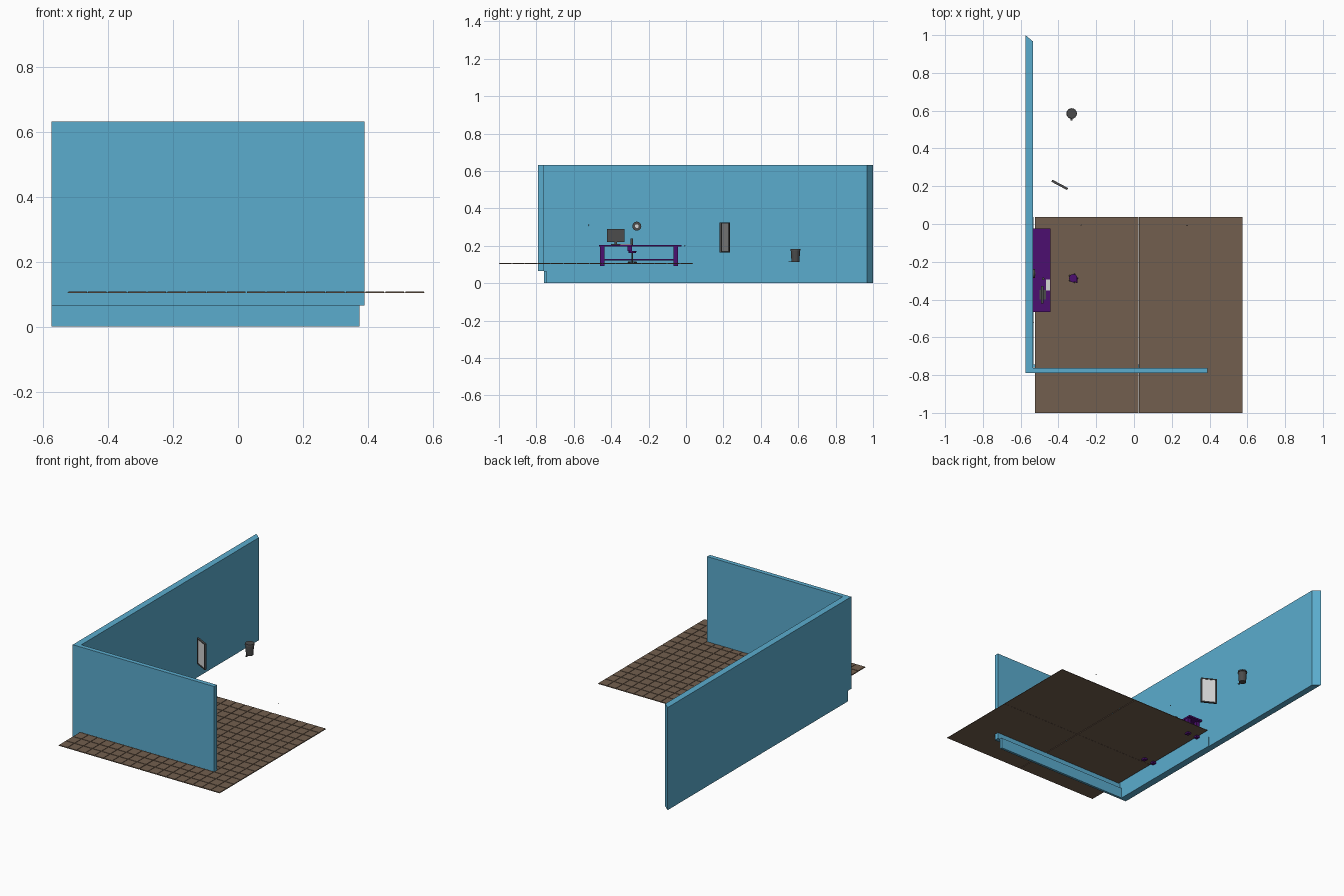
import bpy, bmesh, math
from mathutils import Matrix, Vector

if "Cube" in bpy.data.objects:
    bpy.data.objects.remove(bpy.data.objects["Cube"])


def mat(name, r, g, b):
    m = bpy.data.materials.new(name)
    lin = lambda c: ((c / 255 + 0.055) / 1.055) ** 2.4 if c > 10 else c / 255 / 12.92
    m.diffuse_color = (lin(r), lin(g), lin(b), 1)
    m.use_nodes = True
    m.node_tree.nodes["Principled BSDF"].inputs["Base Color"].default_value = m.diffuse_color
    return m


BLUE = mat("wall_blue", 91, 172, 206)
BROWN = mat("floor_brown", 114, 95, 78)
PURPLE = mat("furniture_purple", 76, 14, 112)
DARK = mat("dark_grey", 76, 76, 76)
LIGHT = mat("light_grey", 214, 214, 214)


def make(name, bm, material):
    bmesh.ops.recalc_face_normals(bm, faces=bm.faces)
    me = bpy.data.meshes.new(name)
    bm.to_mesh(me)
    bm.free()
    me.materials.append(material)
    ob = bpy.data.objects.new(name, me)
    bpy.context.collection.objects.link(ob)
    return ob


def add_box(bm, x0, x1, y0, y1, z0, z1):
    m = Matrix.Translation(((x0 + x1) / 2, (y0 + y1) / 2, (z0 + z1) / 2))
    bmesh.ops.create_cube(bm, size=1, matrix=m @ Matrix.Diagonal((x1 - x0, y1 - y0, z1 - z0, 1)))


def box(name, material, *dims):
    bm = bmesh.new()
    add_box(bm, *dims)
    return make(name, bm, material)


def prism(name, material, plan, z0, z1):
    bm = bmesh.new()
    f = bm.faces.new([bm.verts.new((x, y, z0)) for x, y in plan])
    top = bmesh.ops.extrude_face_region(bm, geom=[f])["geom"]
    bmesh.ops.translate(bm, verts=[v for v in top if isinstance(v, bmesh.types.BMVert)],
                        vec=(0, 0, z1 - z0))
    return make(name, bm, material)


def cylinder(name, material, loc, r0, r1, depth, sides=16, axis="Z"):
    rot = Matrix.Rotation(math.pi / 2, 4, "Y") if axis == "X" else Matrix.Identity(4)
    bm = bmesh.new()
    bmesh.ops.create_cone(bm, cap_ends=True, segments=sides, radius1=r0, radius2=r1,
                          depth=depth, matrix=Matrix.Translation(loc) @ rot)
    return make(name, bm, material)


# Two-armed wall with a mitred far end, and the recessed lower course
prism("wall", BLUE, [(-.575, -.79), (.39, -.79), (.39, -.763), (-.535, -.763),
                     (-.535, .967), (-.575, 1)], .065, .633)
prism("wall_base", BLUE, [(-.575, -.76), (.375, -.76), (.375, -.745), (-.531, -.745),
                          (-.531, .037), (-.535, .037), (-.535, .967), (-.575, 1)], 0, .065)

# Tiled floor: four thin panels carrying raised tiles
X0, X1, Y0, Y1 = -.525, .575, -1.0, .037
bm = bmesh.new()
xm, ym = (X0 + X1) / 2, (Y0 + Y1) / 2
for a, b in ((X0, xm - .002), (xm + .002, X1)):
    for c, d in ((Y0, ym - .0005), (ym + .0005, Y1)):
        add_box(bm, a, b, c, d, .1035, .1055)
cols, rows, gap = 18, 15, .002
tw, th = (X1 - X0) / cols, (Y1 - Y0) / rows
for i in range(cols):
    for j in range(rows):
        add_box(bm, X0 + i * tw + gap, X0 + (i + 1) * tw - gap,
                Y0 + j * th + gap, Y0 + (j + 1) * th - gap, .1055, .108)
make("floor_tiles", bm, BROWN)

# Desk
box("desk_top", PURPLE, -.535, -.442, -.465, -.025, .195, .205)
for x in (-.532, -.466):
    for y in (-.46, -.068):
        box("desk_leg", PURPLE, x, x + .022, y, y + .025, .093, .195)
    box("desk_rail", PURPLE, x + .007, x + .015, -.436, -.067, .121, .13)

# Monitor, keyboard and cup on the desk
box("monitor_screen", DARK, -.492, -.48, -.422, -.328, .22, .29)
box("monitor_neck", DARK, -.49, -.482, -.382, -.368, .207, .222)
box("monitor_foot", DARK, -.5, -.465, -.4, -.35, .205, .209)
box("keyboard", LIGHT, -.466, -.446, -.352, -.295, .205, .209)
cylinder("cup", DARK, (-.48, -.29, .222), .006, .007, .034, 12)

# Wall clock
cylinder("clock_rim", DARK, (-.53, -.263, .305), .024, .024, .012, 24, "X")
cylinder("clock_face", LIGHT, (-.5235, -.263, .305), .01, .01, .003, 24, "X")

# Swivel chair
cx, cy = -.322, -.287
for k in range(5):
    a = k * math.tau / 5
    bm = bmesh.new()
    add_box(bm, 0, .022, -.003, .003, .111, .117)
    bmesh.ops.create_icosphere(bm, subdivisions=1, radius=.005, matrix=Matrix.Translation((.022, 0, .109)))
    bmesh.ops.transform(bm, verts=bm.verts, matrix=Matrix.Translation((cx, cy, 0)) @ Matrix.Rotation(a, 4, "Z"))
    make("chair_foot", bm, DARK)
cylinder("chair_stem", DARK, (cx, cy, .138), .004, .004, .05, 8)
cylinder("chair_seat", PURPLE, (cx, cy, .167), .02, .022, .01, 12)
box("chair_back", PURPLE, cx + .016, cx + .022, cy - .026, cy - .002, .172, .2)

# Free-standing framed board, turned on its vertical axis
turn = Matrix.Translation((-.393, .207, .245)) @ Matrix.Rotation(math.radians(-28), 4, "Z")
W, H, T, B = .047, .08, .006, .007
bm = bmesh.new()
for s in (-1, 1):
    add_box(bm, *sorted((s * W, s * (W - B))), -T, T, -H, H)
    add_box(bm, -W + B, W - B, -T, T, *sorted((s * H, s * (H - B))))
make("board_frame", bm, DARK).matrix_world = turn
box("board_panel", LIGHT, -W + B, W - B, -.003, .003, -H + B, H - B).matrix_world = turn

# Pedal bin
cylinder("bin_body", DARK, (-.33, .585, .143), .021, .025, .062)
cylinder("bin_lid", DARK, (-.33, .585, .179), .028, .026, .01)
box("bin_pedal", DARK, -.335, -.325, .548, .57, .113, .117)

# Tiny loose knobs
for p in ((.28, -.008, .2), (-.28, -.006, .2), (-.533, -.52, .31)):
    bm = bmesh.new()
    bmesh.ops.create_icosphere(bm, subdivisions=1, radius=.003, matrix=Matrix.Translation(p))
    make("small_knob", bm, DARK)
